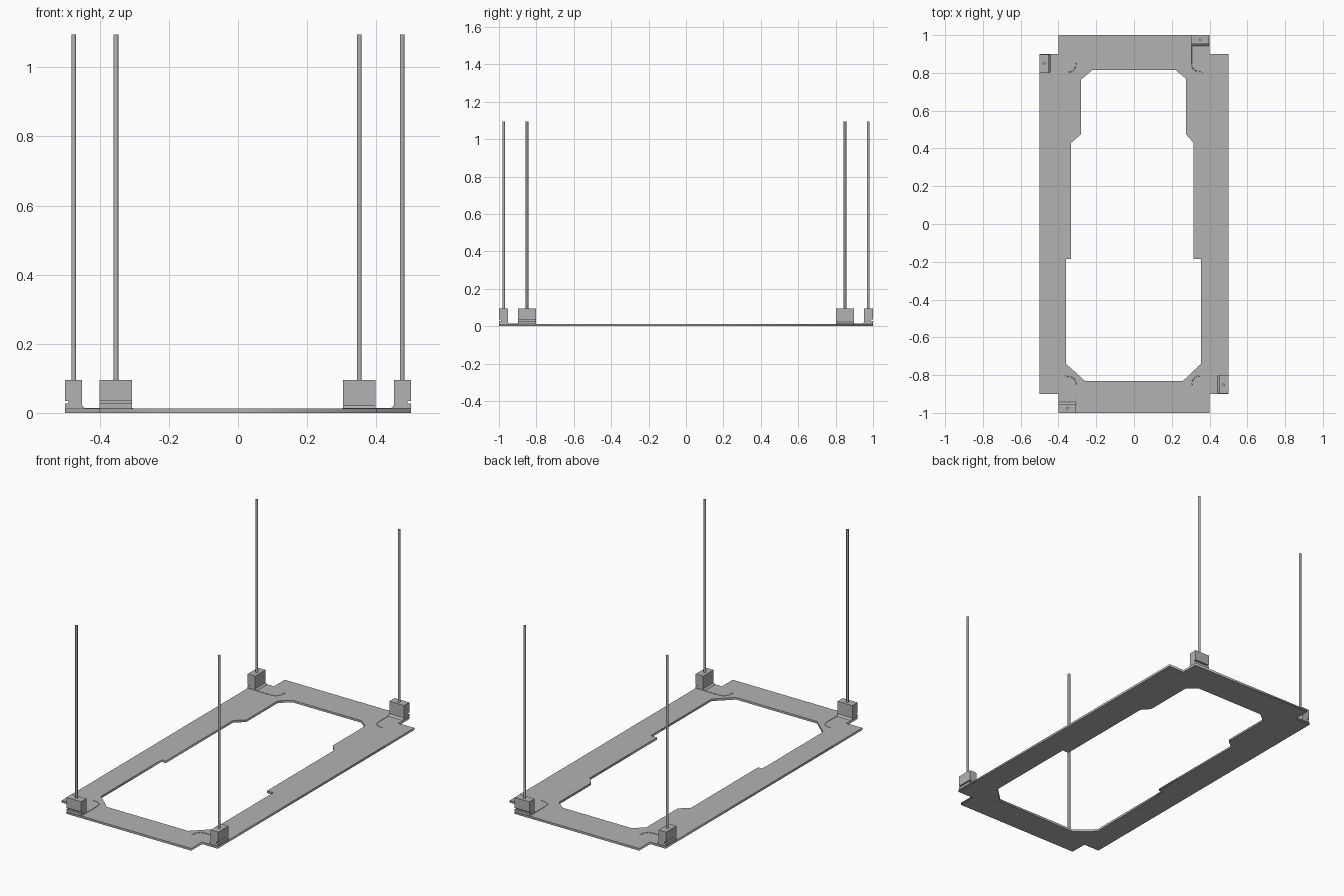
import bpy, bmesh
from math import pi
from mathutils import Matrix, Vector

cube = bpy.data.objects.get("Cube")
if cube:
    bpy.data.objects.remove(cube, do_unlink=True)

grey = bpy.data.materials.new("mid_grey")
grey.use_nodes = True
grey.diffuse_color = (0.45, 0.45, 0.45, 1)
grey.node_tree.nodes["Principled BSDF"].inputs["Base Color"].default_value = (0.45, 0.45, 0.45, 1)

T = 0.0125      # plate thickness
TOP = 1.095     # top of the rods
BLOCK_H = 0.095


def link(name, data):
    ob = bpy.data.objects.new(name, data)
    bpy.context.collection.objects.link(ob)
    data.materials.append(grey)
    return ob


def add_spline(curve, points, cyclic):
    s = curve.splines.new('POLY')
    s.points.add(len(points) - 1)
    for p, co in zip(s.points, points):
        p.co = (*co, 1)
    s.use_cyclic_u = cyclic


# Flat frame: notched outline with a stepped opening
outer = [(-.4, -1), (.4, -1), (.4, -.9), (.5, -.9), (.5, .9), (.4, .9)]
outer += [(.4, 1), (-.4, 1), (-.4, .9), (-.5, .9), (-.5, -.9), (-.4, -.9)]
opening = [(-.36, -.74), (-.26, -.83), (.26, -.83), (.355, -.74),
           (.355, -.185), (.315, -.185), (.315, .43), (.275, .475),
           (.275, .77), (.22, .815), (-.22, .815), (-.28, .765),
           (-.28, .475), (-.333, .43), (-.333, -.185), (-.36, -.185)]
frame = bpy.data.curves.new("base_frame", 'CURVE')
frame.dimensions = '2D'
frame.fill_mode = 'BOTH'
frame.extrude = T / 2
for outline in (outer, opening):
    add_spline(frame, [(x, y, 0) for x, y in outline], True)
link("base_frame", frame).location.z = T / 2

# Block section: depth from the outer edge against height, slot outside, fillet inside
section = [(0, T), (0, .027), (.01, .027), (.01, .035), (0, .035), (0, BLOCK_H),
           (.048, BLOCK_H), (.048, .022), (.058, T)]


def make_block(name, origin, along, inward, length):
    bm = bmesh.new()
    verts = [bm.verts.new(origin + inward * d + Vector((0, 0, z))) for d, z in section]
    face = bm.faces.new(verts)
    new = bmesh.ops.extrude_face_region(bm, geom=[face])["geom"]
    bmesh.ops.translate(bm, vec=along * length,
                        verts=[g for g in new if isinstance(g, bmesh.types.BMVert)])
    bmesh.ops.recalc_face_normals(bm, faces=bm.faces)
    mesh = bpy.data.meshes.new(name)
    bm.to_mesh(mesh)
    bm.free()
    link(name, mesh)


def make_rod(name, centre):
    bm = bmesh.new()
    bmesh.ops.create_cone(bm, cap_ends=True, segments=16, radius1=.007, radius2=.007,
                          depth=TOP - .05,
                          matrix=Matrix.Translation(centre + Vector((0, 0, (TOP + .05) / 2))))
    for f in bm.faces:
        f.smooth = len(f.verts) == 4
    mesh = bpy.data.meshes.new(name)
    bm.to_mesh(mesh)
    bm.free()
    for e in mesh.edges:
        e.use_edge_sharp = abs(mesh.vertices[e.vertices[0]].co.z
                               - mesh.vertices[e.vertices[1]].co.z) < .01
    link(name, mesh)


def make_ridge(name, origin, along, inward, length):
    # Thin raised line running in from the block and bending at its end
    path = [(length, 0), (length, .15), (length - .006, .175), (length - .025, .19),
            (length - .06, .195)]
    curve = bpy.data.curves.new(name, 'CURVE')
    curve.dimensions = '3D'
    curve.bevel_depth = .002
    curve.bevel_resolution = 1
    add_spline(curve, [origin + along * a + inward * d + Vector((0, 0, T)) for a, d in path], False)
    link(name, curve)


X, Y = Vector((1, 0, 0)), Vector((0, 1, 0))
posts = [("front_right", Vector((-.4, -1, 0)), X, Y),
         ("front_left", Vector((.5, -.897, 0)), Y, -X),
         ("back_left", Vector((.398, 1, 0)), -X, -Y),
         ("back_right", Vector((-.5, .897, 0)), -Y, X)]
for side, origin, along, inward in posts:
    length = .094
    make_block(side + "_block", origin, along, inward, length)
    make_rod(side + "_rod", origin + along * length / 2 + inward * .025)
    make_ridge(side + "_ridge", origin, along, inward, length)
